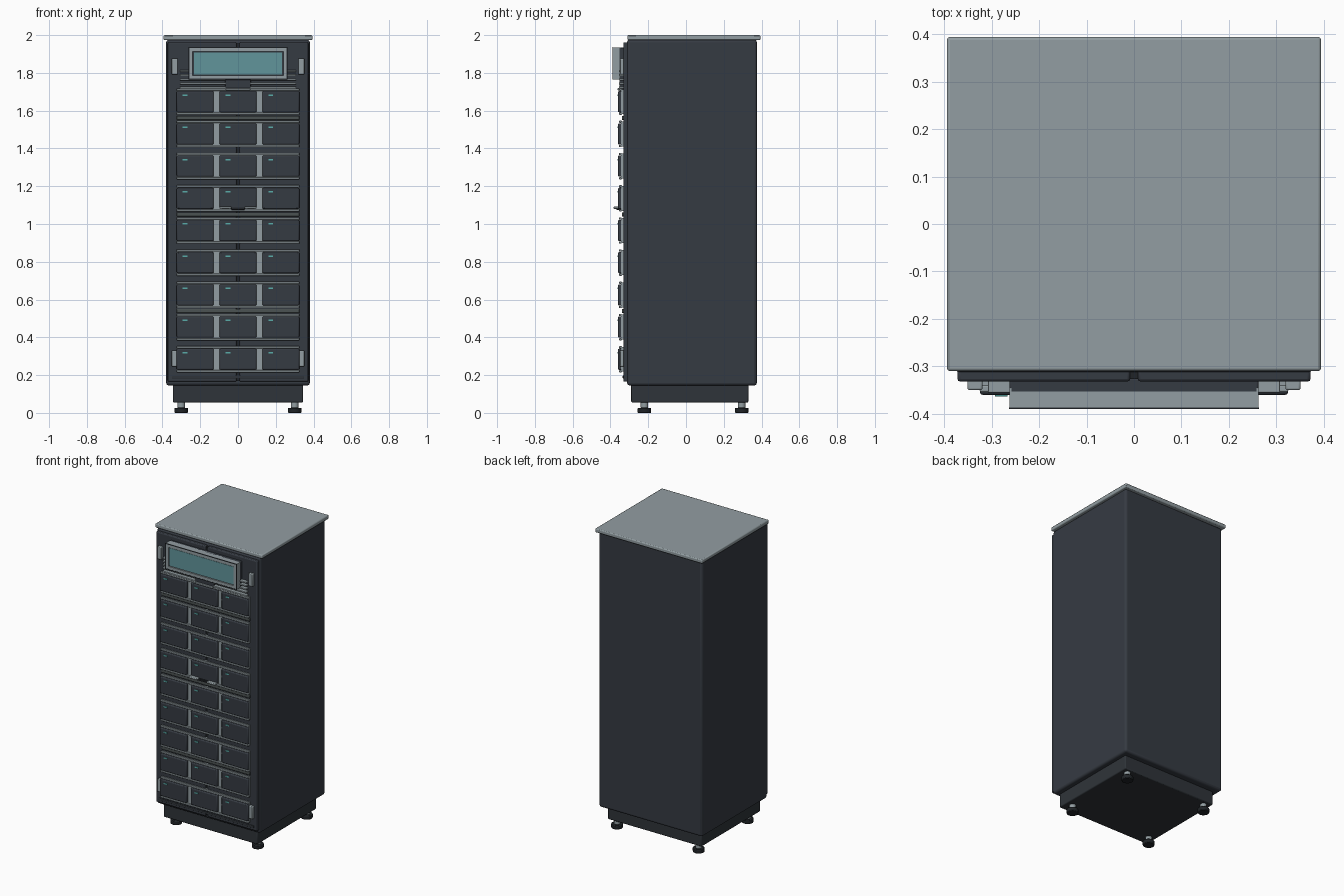
import bpy, bmesh
from mathutils import Matrix


def material(name, rgb):
    m = bpy.data.materials.new(name)
    m.diffuse_color = (*rgb, 1)
    return m


CHARCOAL = material("charcoal paint", (0.036, 0.043, 0.055))
BLACK = material("black rubber", (0.014, 0.017, 0.020))
PLINTH = material("dark plinth", (0.028, 0.034, 0.041))
GREY = material("light grey metal", (0.29, 0.34, 0.36))
STRIP = material("dim grey strip", (0.07, 0.085, 0.085))
TEAL = material("teal glass", (0.12, 0.30, 0.33))
LED = material("teal indicator", (0.10, 0.42, 0.40))


def finish(name, bm, mat):
    me = bpy.data.meshes.new(name)
    bm.to_mesh(me)
    bm.free()
    me.materials.append(mat)
    ob = bpy.data.objects.new(name, me)
    bpy.context.collection.objects.link(ob)
    return ob


def boxes(name, bounds, mat, bevel=0.0, segments=2):
    """One object from (x0, x1, y0, y1, z0, z1) boxes, with rounded edges."""
    bm = bmesh.new()
    for x0, x1, y0, y1, z0, z1 in bounds:
        mtx = Matrix.Translation(((x0 + x1) / 2, (y0 + y1) / 2, (z0 + z1) / 2))
        mtx = mtx @ Matrix.Diagonal((x1 - x0, y1 - y0, z1 - z0, 1))
        bmesh.ops.create_cube(bm, size=1, matrix=mtx)
    ob = finish(name, bm, mat)
    if bevel:
        mod = ob.modifiers.new("rounded edges", "BEVEL")
        mod.width, mod.segments = bevel, segments
    return ob


def discs(name, spots, radius, z0, z1, mat):
    bm = bmesh.new()
    for x, y in spots:
        bmesh.ops.create_cone(bm, cap_ends=True, segments=24, radius1=radius, radius2=radius,
                              depth=z1 - z0, matrix=Matrix.Translation((x, y, (z0 + z1) / 2)))
    ob = finish(name, bm, mat)
    mod = ob.modifiers.new("rounded edges", "BEVEL")
    mod.width, mod.segments, mod.limit_method = 0.004, 2, "ANGLE"
    return ob


# Cabinet shell, lid and plinth
boxes("cabinet_body", [(-0.38, 0.38, -0.312, 0.375, 0.145, 1.976)], CHARCOAL, 0.014, 3)
boxes("lid", [(-0.394, 0.394, -0.31, 0.394, 1.974, 2.0)], GREY, 0.006)
boxes("plinth", [(-0.345, 0.345, -0.29, 0.33, 0.055, 0.15)], PLINTH, 0.006)

# Levelling feet
spots = [(x, y) for x in (-0.3, 0.3) for y in (-0.22, 0.295)]
discs("foot_pads", spots, 0.036, 0.0, 0.027, BLACK)
discs("foot_stems", spots, 0.02, 0.025, 0.06, GREY)

# Double doors with a dark seam and kick bar
boxes("doors", [(-0.372, -0.008, -0.332, -0.305, 0.165, 1.962),
                (0.008, 0.372, -0.332, -0.305, 0.165, 1.962)], CHARCOAL, 0.006)
boxes("door_seam", [(-0.009, 0.009, -0.326, -0.305, 0.17, 1.955)], BLACK)
boxes("kick_bar", [(-0.35, 0.35, -0.335, -0.328, 0.182, 0.198)], PLINTH, 0.002)

# Nine rows of three modules on grey backing frames
COLUMNS = (-0.2265, 0, 0.2265)
ROWS = [0.284 + 0.1704 * i for i in range(9)]
boxes("row_backings", [(-0.325, 0.325, -0.344, -0.325, z - 0.066, z + 0.066) for z in ROWS], GREY)
boxes("row_rails", [(-0.325, 0.325, -0.354, -0.34, z + s * 0.064 - 0.006, z + s * 0.064 + 0.006)
                    for z in ROWS for s in (-1, 1)], GREY, 0.003)
boxes("modules", [(x - 0.098, x + 0.098, -0.36, -0.335, z - 0.056, z + 0.056)
                  for z in ROWS for x in COLUMNS], CHARCOAL, 0.006)
boxes("module_lights", [(x - 0.066, x - 0.04, -0.363, -0.357, z + 0.031, z + 0.039)
                        for z in ROWS for x in COLUMNS], LED)
boxes("divider_strips", [(-0.325, 0.325, -0.34, -0.328, ROWS[i] + 0.075, ROWS[i] + 0.096)
                         for i in (1, 4, 7)], STRIP, 0.002)

# Ventilation slats beside and below the display
boxes("vent_slats", [(min(s * 0.065, s * 0.308), max(s * 0.065, s * 0.308), -0.355, -0.325, z - 0.005, z + 0.005)
                     for s in (-1, 1) for z in (1.81, 1.788, 1.766, 1.744, 1.722)], GREY, 0.002)

# Display: back housing, raised frame, dark gasket and glass
boxes("display_housing", [(-0.262, 0.262, -0.357, -0.325, 1.765, 1.935)], CHARCOAL, 0.004)
boxes("display_frame", [(-0.262, 0.262, -0.389, -0.345, 1.913, 1.935),
                        (-0.262, 0.262, -0.389, -0.345, 1.765, 1.787),
                        (-0.262, -0.24, -0.389, -0.345, 1.787, 1.913),
                        (0.24, 0.262, -0.389, -0.345, 1.787, 1.913)], GREY)
boxes("display_outline", [(-0.262, 0.262, -0.39, -0.387, 1.931, 1.936),
                          (-0.262, 0.262, -0.39, -0.387, 1.764, 1.769),
                          (-0.263, -0.258, -0.39, -0.387, 1.764, 1.936),
                          (0.258, 0.263, -0.39, -0.387, 1.764, 1.936)], PLINTH)
boxes("display_gasket", [(-0.243, 0.243, -0.38, -0.35, 1.784, 1.916)], CHARCOAL)
boxes("display_glass", [(-0.234, 0.234, -0.384, -0.378, 1.791, 1.909)], TEAL)

# Latch below the display, and the pair of door pulls
boxes("latch_housing", [(-0.068, 0.068, -0.352, -0.325, 1.705, 1.764)], CHARCOAL, 0.004)
boxes("latch_bar", [(-0.066, 0.066, -0.362, -0.345, 1.708, 1.72)], GREY, 0.003)
boxes("door_pulls", [(-0.098, -0.035, -0.383, -0.355, 1.08, 1.092),
                     (0.035, 0.098, -0.383, -0.355, 1.08, 1.092)], GREY, 0.004)
boxes("pull_lock", [(-0.035, 0.035, -0.368, -0.345, 1.074, 1.088)], BLACK, 0.003)

# Hinges at the four door corners
boxes("hinges", [(s * 0.335 - 0.016, s * 0.335 + 0.016, -0.35, -0.325, z - 0.042, z + 0.042)
                 for s in (-1, 1) for z in (0.288, 1.834)], GREY, 0.004)

# Smooth rounded edges, keep flat faces crisp
for ob in bpy.context.scene.objects:
    ob.select_set(True)
    bpy.context.view_layer.objects.active = ob
bpy.ops.object.shade_smooth_by_angle()
